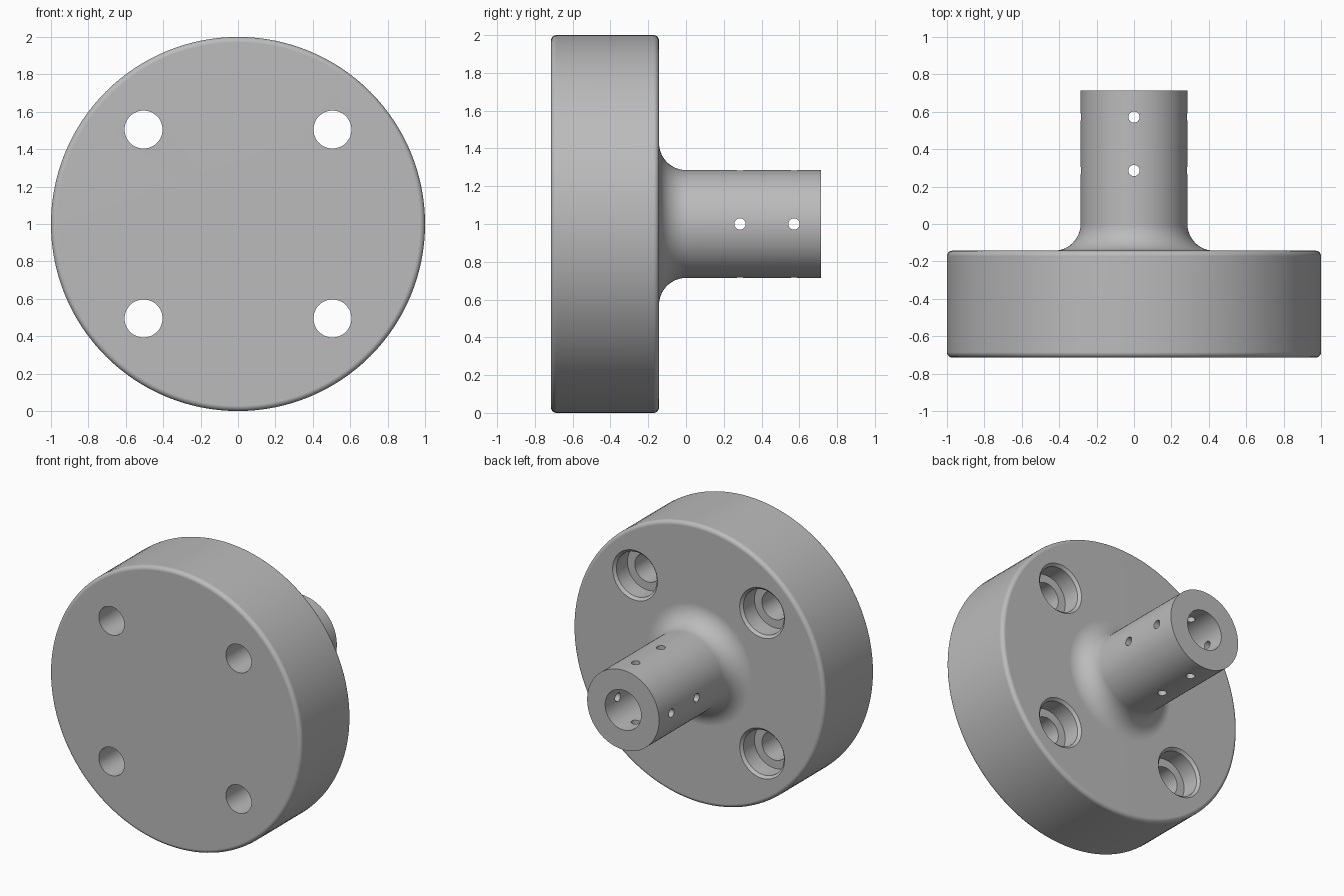
import bpy, bmesh, math
from mathutils import Matrix, Vector

if "Cube" in bpy.data.objects:
    bpy.data.objects.remove(bpy.data.objects["Cube"], do_unlink=True)

U = 1 / 14            # one design unit
FRONT, BACK, TIP = -10 * U, -2 * U, 10 * U
SHAFT_R, BORE_R = 4 * U, 2 * U
FILLET, EDGE = 2 * U, 0.4 * U


def arc(r, y, radius, start, end, steps):
    """Rounded part of a (radius, y) profile, angles in degrees."""
    angles = [math.radians(start + (end - start) * i / steps) for i in range(steps + 1)]
    return [(r + radius * math.cos(a), y + radius * math.sin(a)) for a in angles]


def lathe(bm, profile, sides, matrix=Matrix()):
    """Turn a (radius, y) profile around the y axis and place the result."""
    part = bmesh.new()
    verts = [part.verts.new((r, y, 0)) for r, y in profile]
    edges = [part.edges.new(pair) for pair in zip(verts, verts[1:])]
    bmesh.ops.spin(part, geom=verts + edges, cent=(0, 0, 0), axis=(0, 1, 0),
                   angle=math.tau, steps=sides, use_duplicate=False)
    bmesh.ops.remove_doubles(part, verts=part.verts, dist=1e-5)
    bmesh.ops.recalc_face_normals(part, faces=part.faces)
    bmesh.ops.transform(part, matrix=matrix, verts=part.verts)
    mesh = bpy.data.meshes.new("part")
    part.to_mesh(mesh)
    part.free()
    bm.from_mesh(mesh)
    bpy.data.meshes.remove(mesh)


def make_object(name, bm):
    mesh = bpy.data.meshes.new(name)
    bm.to_mesh(mesh)
    bm.free()
    obj = bpy.data.objects.new(name, mesh)
    bpy.context.collection.objects.link(obj)
    return obj


grey = bpy.data.materials.new("plain grey")
grey.use_nodes = True
colour = (0.5, 0.5, 0.5, 1)
grey.diffuse_color = colour
grey.node_tree.nodes["Principled BSDF"].inputs["Base Color"].default_value = colour

# Flange disc, filleted neck and blind-bored shaft in one turned body
profile = [(0, FRONT)]
profile += arc(1 - EDGE, FRONT + EDGE, EDGE, -90, 0, 6)
profile += arc(1 - EDGE, BACK - EDGE, EDGE, 0, 90, 6)
profile += arc(SHAFT_R + FILLET, BACK + FILLET, FILLET, 270, 180, 12)
profile += [(SHAFT_R, TIP), (BORE_R, TIP), (BORE_R, BACK), (0, BACK)]
body = bmesh.new()
lathe(body, profile, 128)
flange = make_object("flanged_shaft", body)
flange.location.z = 1
flange.data.materials.append(grey)

# Cutters: four counterbored bolt holes with eased rims
cuts = bmesh.new()
hole_r, seat_r, rim_r = 1.42 * U, 2.25 * U, 2.5 * U
seat_y = BACK - 2 * U
bolt = [(0, FRONT - U), (hole_r, FRONT - U), (hole_r, seat_y), (seat_r, seat_y),
        (seat_r, BACK - 0.25 * U), (rim_r, BACK), (rim_r, BACK + U), (0, BACK + U)]
offset = 10 * U * math.sqrt(0.5)
for sx in (-1, 1):
    for sz in (-1, 1):
        lathe(cuts, bolt, 48, Matrix.Translation((sx * offset, 0, sz * offset)))

# Cutters: two rings of four small pin holes through the shaft wall
pin_r = 0.42 * U
pin = [(0, 1.5 * U), (pin_r, 1.5 * U), (pin_r, 5 * U), (0, 5 * U)]
for y in (4 * U, 8 * U):
    for direction in ((1, 0, 0), (-1, 0, 0), (0, 0, 1), (0, 0, -1)):
        turn = Vector((0, 1, 0)).rotation_difference(Vector(direction)).to_matrix().to_4x4()
        lathe(cuts, pin, 24, Matrix.Translation((0, y, 0)) @ turn)
cutter = make_object("hole_cutter", cuts)
cutter.location.z = 1
cutter.hide_render = True
cutter.data.materials.append(grey)
bpy.context.view_layer.update()

# Cut the holes, then shade smooth with crisp edges
bpy.ops.object.select_all(action="DESELECT")
flange.select_set(True)
bpy.context.view_layer.objects.active = flange
cut = flange.modifiers.new("holes", "BOOLEAN")
cut.operation = "DIFFERENCE"
cut.solver = "EXACT"
cut.object = cutter
bpy.ops.object.modifier_apply(modifier=cut.name)
bpy.data.objects.remove(cutter, do_unlink=True)
bpy.ops.object.shade_smooth_by_angle(angle=math.radians(30))
weighted = flange.modifiers.new("even_shading", "WEIGHTED_NORMAL")
weighted.keep_sharp = True
